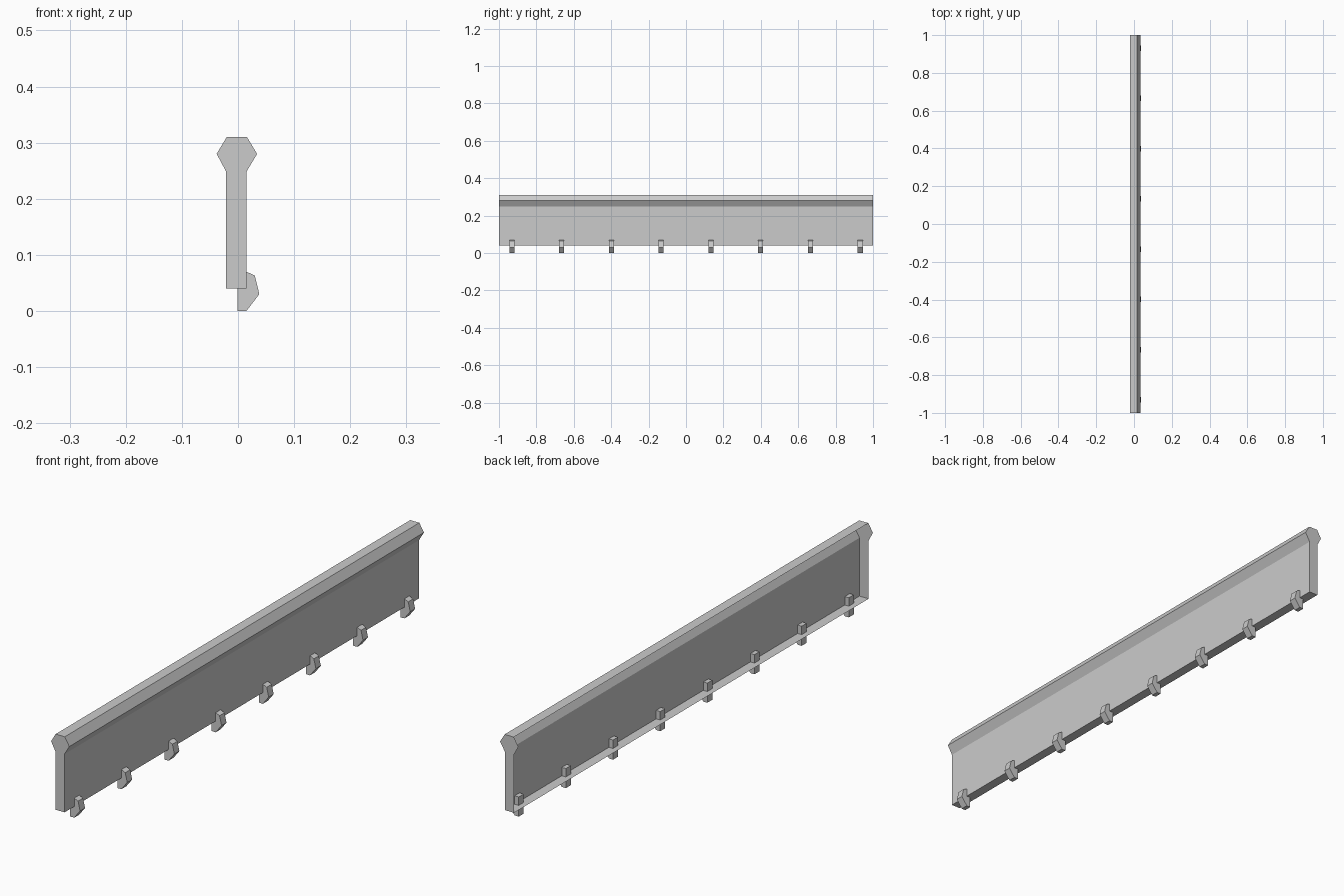
import bpy
import bmesh

cube = bpy.data.objects.get("Cube")
if cube:
    bpy.data.objects.remove(cube, do_unlink=True)

grey = bpy.data.materials.new("light_grey")
grey.use_nodes = True
colour = (0.6, 0.6, 0.6, 1)
grey.diffuse_color = colour
grey.node_tree.nodes["Principled BSDF"].inputs["Base Color"].default_value = colour


def extrude_profile(name, profile, y_centre, length, open_sides=()):
    """Sweep an x-z profile (counter-clockwise from the front) along y; open_sides get no face."""
    bm = bmesh.new()
    front, back = ([bm.verts.new((x, y_centre + s * length / 2, z)) for x, z in profile]
                   for s in (-1, 1))
    bm.faces.new(front)
    bm.faces.new(back[::-1])
    n = len(profile)
    for i in range(n):
        if i not in open_sides:
            j = (i + 1) % n
            bm.faces.new((front[j], front[i], back[i], back[j]))
    mesh = bpy.data.meshes.new(name)
    bm.to_mesh(mesh)
    bm.free()
    mesh.materials.append(grey)
    obj = bpy.data.objects.new(name, mesh)
    bpy.context.collection.objects.link(obj)
    return obj


# Long panel with a hexagonal top rail, a hollow shell open along its -x side
panel = [(-0.021, 0.04), (0.015, 0.04), (0.015, 0.248), (0.034, 0.28),
         (0.016, 0.31), (-0.02, 0.31), (-0.038, 0.28), (-0.021, 0.248)]
extrude_profile("panel_shell", panel, 0, 2, open_sides=(5, 6, 7))

# Row of small clips through the lower edge
clip = [(-0.001, 0), (0.015, 0), (0.038, 0.03), (0.03, 0.063),
        (0.015, 0.07), (-0.001, 0.07)]
count = 8
for k in range(count):
    y = (k - (count - 1) / 2) * 0.266
    extrude_profile(f"clip_{k + 1}", clip, y, 0.028)
